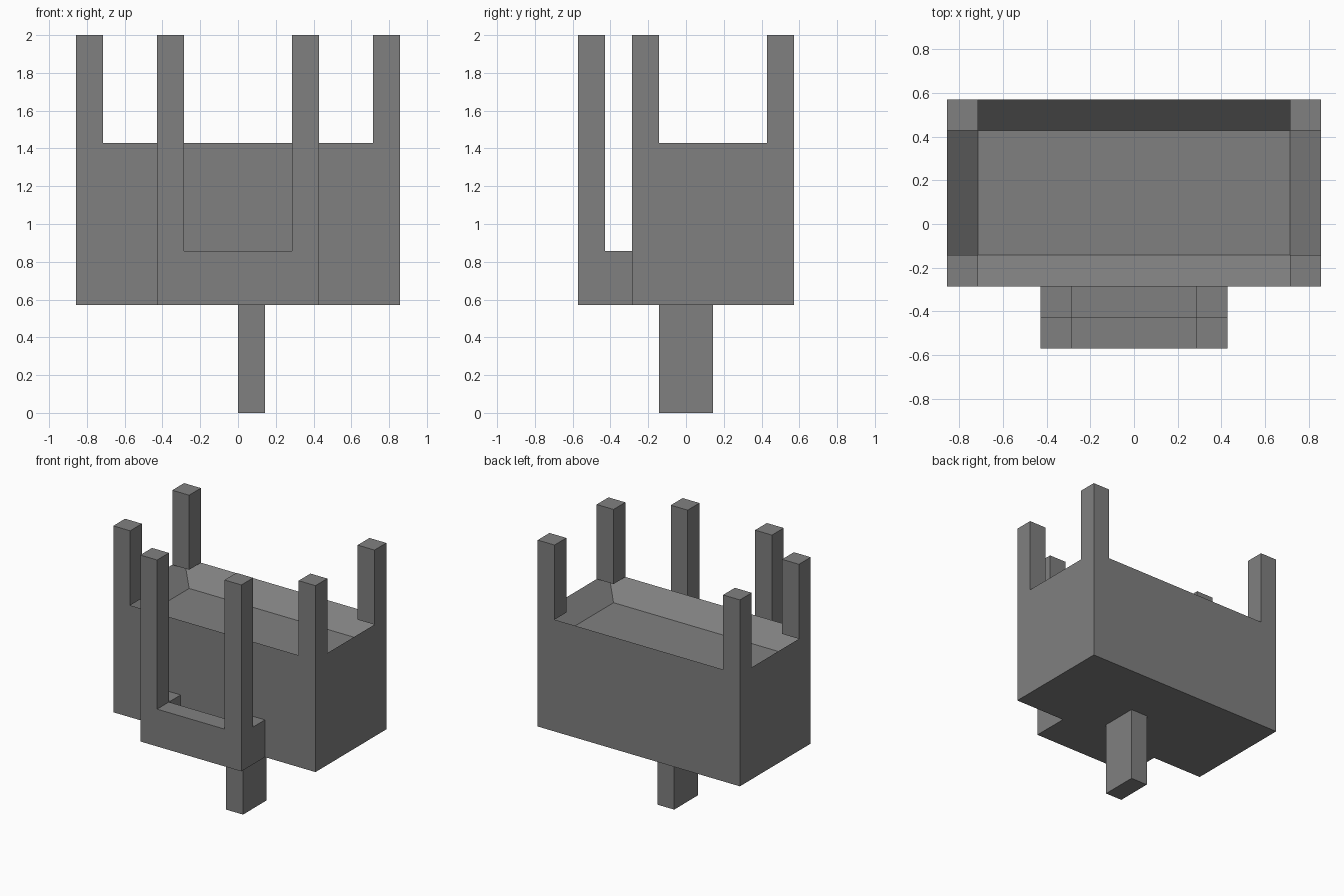
import bpy
import bmesh
from mathutils import Vector

U = 1 / 7  # one grid step of the blocky design

cube = bpy.data.objects.get("Cube")
if cube:
    bpy.data.objects.remove(cube, do_unlink=True)

grey = bpy.data.materials.new("mid_grey")
grey.use_nodes = True
colour = (0.216, 0.216, 0.216, 1)
grey.diffuse_color = colour
grey.node_tree.nodes["Principled BSDF"].inputs["Base Color"].default_value = colour


def finish(name, bm):
    """Scale from grid steps and link as an object."""
    bmesh.ops.scale(bm, vec=(U, U, U), verts=bm.verts)
    bmesh.ops.recalc_face_normals(bm, faces=bm.faces)
    mesh = bpy.data.meshes.new(name)
    bm.to_mesh(mesh)
    bm.free()
    mesh.materials.append(grey)
    obj = bpy.data.objects.new(name, mesh)
    bpy.context.collection.objects.link(obj)
    return obj


def prism(outline, z0, z1):
    """Extrude a flat outline upward; returns the mesh and its top face."""
    bm = bmesh.new()
    base = bm.faces.new([bm.verts.new((x, y, z0)) for x, y in outline])
    result = bmesh.ops.extrude_face_region(bm, geom=[base], use_keep_orig=True)
    top = [v for v in result["geom"] if isinstance(v, bmesh.types.BMVert)]
    bmesh.ops.translate(bm, vec=Vector((0, 0, z1 - z0)), verts=top)
    return bm, next(f for f in result["geom"] if isinstance(f, bmesh.types.BMFace))


def rect(x0, x1, y0, y1):
    return [(x0, y0), (x1, y0), (x1, y1), (x0, y1)]


def box(name, x0, x1, y0, y1, z0, z1):
    return finish(name, prism(rect(x0, x1, y0, y1), z0, z1)[0])


# Main body with a shallow recess inside its rim
bm, top = prism(rect(-6, 6, -2, 4), 4, 10)
bm.normal_update()
bmesh.ops.inset_region(bm, faces=[top], thickness=1, use_even_offset=True)
for v in top.verts:
    v.co.z -= 1
finish("body", bm)

# Front ledge: a U-shaped wall around a lower floor
u_shape = [(-3, -4), (3, -4), (3, -2), (2, -2), (2, -3), (-2, -3), (-2, -2), (-3, -2)]
finish("front_ledge_wall", prism(u_shape, 4, 6)[0])
box("front_ledge_floor", -2, 2, -3, -2, 4, 5)

# Upright posts, one of each on both sides
for side, sign in (("left", 1), ("right", -1)):
    for part, outer, y, z in (("back", 6, 3, 10), ("middle", 6, -2, 10), ("front", 3, -4, 6)):
        x0, x1 = sorted((sign * outer, sign * (outer - 1)))
        box(f"{part}_post_{side}", x0, x1, y, y + 1, z, 14)

# Off-centre support stem
box("stem", 0, 1, -1, 1, 0, 4)
